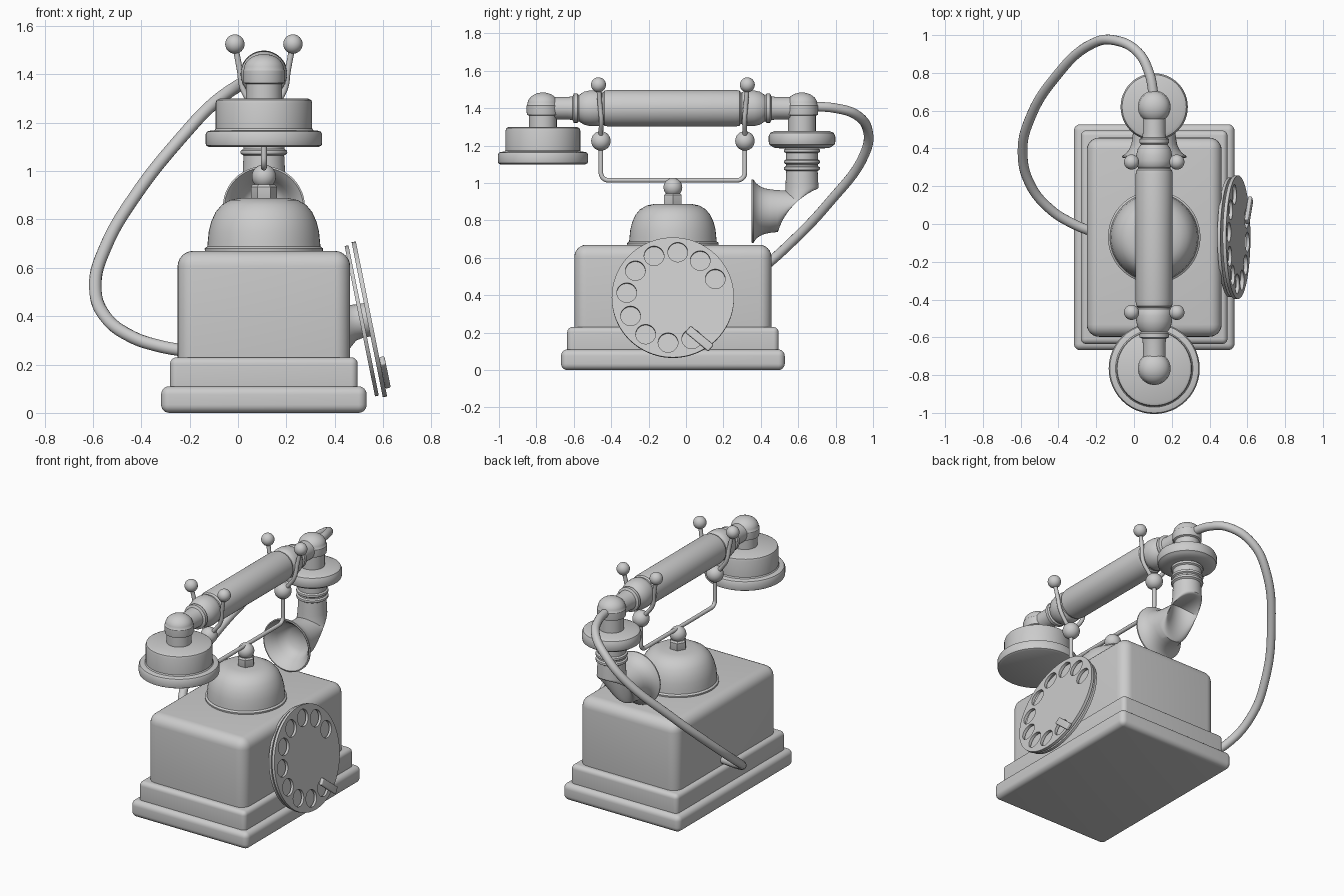
import bpy, bmesh
from math import sin, cos, pi, radians
from mathutils import Vector, Matrix

if "Cube" in bpy.data.objects:
    bpy.data.objects.remove(bpy.data.objects["Cube"])

CX, CY = 0.107, -0.07          # centre of the body
X, Y, Z = Vector((1, 0, 0)), Vector((0, 1, 0)), Vector((0, 0, 1))


def finish(name, bm):
    bmesh.ops.recalc_face_normals(bm, faces=bm.faces)
    me = bpy.data.meshes.new(name)
    bm.to_mesh(me)
    bm.free()
    ob = bpy.data.objects.new(name, me)
    bpy.context.collection.objects.link(ob)
    return ob


def rings(name, frames, n=48):
    """Skin of circles, each frame = (centre, u, v, radius)."""
    bm = bmesh.new()
    loops = []
    for c, u, v, r in frames:
        if r < 1e-5:
            loops.append([bm.verts.new(c)])
        else:
            loops.append([bm.verts.new(c + r * (cos(2 * pi * i / n) * u + sin(2 * pi * i / n) * v))
                          for i in range(n)])
    for a, b in zip(loops, loops[1:]):
        for i in range(n):
            j = (i + 1) % n
            q = [a[i % len(a)], a[j % len(a)], b[j % len(b)], b[i % len(b)]]
            bm.faces.new(list(dict.fromkeys(q)))
    for end in (loops[0], loops[-1]):
        if len(end) > 2:
            bm.faces.new(end)
    return finish(name, bm)


def lathe(name, loc, profile, axis='Z', n=48):
    u, v, w = {'Z': (X, Y, Z), 'Y': (Z, X, Y)}[axis]
    return rings(name, [(Vector(loc) + w * h, u, v, r) for r, h in profile], n)


def box(name, centre, size, bevel):
    bm = bmesh.new()
    bmesh.ops.create_cube(bm, size=1)
    bmesh.ops.scale(bm, vec=size, verts=bm.verts)
    bmesh.ops.translate(bm, vec=centre, verts=bm.verts)
    if bevel:
        bmesh.ops.bevel(bm, geom=bm.edges[:], offset=bevel, segments=6, profile=0.5, affect='EDGES')
    return finish(name, bm)


def ball(name, loc, r):
    return lathe(name, loc, [(r * sin(pi * i / 16), -r * cos(pi * i / 16)) for i in range(17)], n=32)


def to_mesh(ob):
    bpy.ops.object.select_all(action='DESELECT')
    ob.select_set(True)
    bpy.context.view_layer.objects.active = ob
    bpy.ops.object.convert(target='MESH')
    return bpy.context.view_layer.objects.active


def wire(name, pts, r, smooth=True):
    cu = bpy.data.curves.new(name, 'CURVE')
    cu.dimensions = '3D'
    cu.bevel_depth, cu.bevel_resolution, cu.resolution_u = r, 5, 8
    cu.use_fill_caps = True
    if smooth:
        sp = cu.splines.new('BEZIER')
        sp.bezier_points.add(len(pts) - 1)
        for p, co in zip(sp.bezier_points, pts):
            p.co = co
            p.handle_left_type = p.handle_right_type = 'AUTO'
    else:
        sp = cu.splines.new('POLY')
        sp.points.add(len(pts) - 1)
        for p, co in zip(sp.points, pts):
            p.co = (*co, 1)
    ob = bpy.data.objects.new(name, cu)
    bpy.context.collection.objects.link(ob)
    return to_mesh(ob)


def plate(name, circles, half):
    """Flat disc with round holes: first circle is the outline."""
    cu = bpy.data.curves.new(name, 'CURVE')
    cu.dimensions, cu.fill_mode, cu.extrude = '2D', 'BOTH', half
    for cx, cy, r, n in circles:
        sp = cu.splines.new('POLY')
        sp.points.add(n - 1)
        for i, p in enumerate(sp.points):
            p.co = (cx + r * cos(2 * pi * i / n), cy + r * sin(2 * pi * i / n), 0, 1)
        sp.use_cyclic_u = True
    ob = bpy.data.objects.new(name, cu)
    bpy.context.collection.objects.link(ob)
    return to_mesh(ob)


# stepped base and body
box("base", (CX, CY, 0.055), (0.85, 1.196, 0.11), 0.034)
box("plinth", (CX, CY, 0.155), (0.776, 1.13, 0.15), 0.028)
box("body", (CX, CY, 0.41), (0.714, 1.054, 0.52), 0.065)

# bell with nut and ball
lathe("bell", (CX, CY, 0), [(0.243, 0.66), (0.245, 0.68), (0.234, 0.688), (0.232, 0.71), (0.228, 0.75),
                            (0.218, 0.79), (0.2, 0.83), (0.175, 0.86), (0.14, 0.88), (0.1, 0.888), (0, 0.89)])
lathe("bell_nut", (CX, CY, 0), [(0.05, 0.88), (0.054, 0.89), (0.054, 0.935), (0.045, 0.945)], n=6)
ball("bell_knob", (CX, CY, 0.977), 0.05)

# cradle: bent bar, then a ball and two prongs at each end
bar, R = [(CX, CY - 0.385, 1.225)], 0.04
for i in range(9):
    a = pi / 2 * i / 8
    bar.append((CX, CY - 0.385 + R * (1 - cos(a)), 1.015 + R * (1 - sin(a))))
bar += [(x, 2 * CY - y, z) for x, y, z in reversed(bar)]
wire("cradle_bar", bar, 0.0125, smooth=False)
for s, end in ((-1, "front"), (1, "back")):
    y = CY + s * 0.385
    ball(f"cradle_ball_{end}", (CX, y, 1.225), 0.052)
    for m, side in ((-1, "left"), (1, "right")):
        wire(f"cradle_prong_{end}_{side}",
             [(CX, y, 1.225), (CX + m * 0.045, y, 1.275), (CX + m * 0.085, y - s * 0.002, 1.335),
              (CX + m * 0.1, y + s * 0.005, 1.42), (CX + m * 0.12, y + s * 0.013, 1.525)], 0.0125)
        ball(f"prong_tip_{end}_{side}", (CX + m * 0.12, y + s * 0.013, 1.525), 0.04)

# handset grip, mirrored about its middle
half = [(0.098, 0.34), (0.094, 0.36), (0.085, 0.368), (0.085, 0.375), (0.093, 0.385), (0.096, 0.41),
        (0.095, 0.44), (0.088, 0.47), (0.074, 0.492), (0.07, 0.497), (0.078, 0.505), (0.078, 0.525),
        (0.063, 0.532), (0.06, 0.56), (0.06, 0.69)]
lathe("handset_grip", (CX, CY - 0.005, 1.4), [(r, -h) for r, h in reversed(half)] + half, axis='Y')

# knobs at both ends of the handset
EAR, MIC = -0.765, 0.62
knob = [(0.074, 1.26), (0.074, 1.36), (0.085, 1.365), (0.087, 1.38), (0.087, 1.415)] + \
       [(0.083 * cos(a), 1.42 + 0.064 * sin(a)) for a in (pi / 2 * i / 8 for i in range(8))] + [(0, 1.484)]
lathe("earpiece_knob", (CX, EAR, 0), knob)
lathe("mouthpiece_knob", (CX, MIC, 0), knob)

# earpiece
lathe("earpiece", (CX, EAR, 0), [(0.228, 1.1), (0.239, 1.106), (0.241, 1.115), (0.241, 1.152), (0.235, 1.163),
                                 (0.222, 1.167), (0.205, 1.168), (0.2, 1.175), (0.2, 1.28), (0.196, 1.293),
                                 (0.184, 1.299), (0, 1.3)])

# mouthpiece collar and ringed neck
lathe("mouthpiece_collar", (CX, MIC, 0), [(0.1, 1.185), (0.145, 1.187), (0.162, 1.197), (0.174, 1.205),
                                          (0.178, 1.22), (0.178, 1.25), (0.17, 1.268), (0.15, 1.277), (0, 1.28)])
neck = [(0.08, 1.0), (0.08, 1.06)]
for z in (1.065, 1.1, 1.16):
    neck += [(0.085, z), (0.095, z + 0.006), (0.097, z + 0.013), (0.095, z + 0.02), (0.085, z + 0.026)]
lathe("mouthpiece_neck", (CX, MIC, 0), neck + [(0.085, 1.2)])

# horn elbow flaring to a hollow mouth
frames = [(Vector((CX, MIC, 1.08)), X, Y, 0.083), (Vector((CX, MIC, 1.03)), X, Y, 0.086)]
for i in range(13):
    a = pi / 2 * i / 12
    c = Vector((CX, MIC - 0.13 * (1 - cos(a)), 0.98 - 0.13 * sin(a)))
    frames.append((c, X, Vector((0, cos(a), sin(a))), 0.088 + 0.024 * i / 12))
mouth = [(0.116, 0.45), (0.122, 0.42), (0.133, 0.395), (0.148, 0.375), (0.163, 0.365), (0.17, 0.36), (0.17, 0.352),
         (0.163, 0.35), (0.15, 0.362), (0.132, 0.385), (0.115, 0.415), (0.098, 0.45), (0.07, 0.475), (0, 0.485)]
frames += [(Vector((CX, y, 0.85)), X, Z, r) for r, y in mouth]
rings("mouthpiece_horn", frames)

# cord from the handset round to the body's left side
wire("cord", [(CX, 0.66, 1.41), (0.08, 0.8, 1.4), (0.02, 0.91, 1.365), (-0.1, 0.972, 1.28), (-0.22, 0.955, 1.155),
              (-0.43, 0.76, 0.89), (-0.55, 0.56, 0.68), (-0.59, 0.39, 0.53), (-0.55, 0.21, 0.4),
              (-0.44, 0.075, 0.315), (-0.32, 0, 0.275), (-0.21, -0.045, 0.255)], 0.026)

# tilted dial: back plate, pierced finger plate, hub and finger stop
t = radians(11.4)
up, out = Vector((-sin(t), 0, cos(t))), Vector((cos(t), 0, sin(t)))
M = Matrix((Y, up, out)).transposed().to_4x4()
M.translation = (0.543, CY, 0.387)
holes = [(0.248 * cos(radians(24 + 30 * i)), 0.248 * sin(radians(24 + 30 * i)), 0.053, 32) for i in range(10)]
plate("finger_plate", [(0, 0, 0.327, 96)] + holes, 0.009).matrix_world = M
plate("dial_back_plate", [(0, 0, 0.317, 96)], 0.008).matrix_world = M @ Matrix.Translation((0, 0, -0.032))
lathe("dial_hub", (0, 0, 0), [(0.13, -0.13), (0.1, -0.1), (0.075, -0.07), (0.07, -0.04), (0.07, 0)]).matrix_world = M
stop = box("finger_stop", (0, 0, 0), (0.16, 0.045, 0.022), 0.006)
stop.matrix_world = M @ Matrix.Translation((0.142, -0.228, 0.02)) @ Matrix.Rotation(radians(-40), 4, 'Z')

# smooth shading with crisp edges
bpy.ops.object.select_all(action='SELECT')
bpy.ops.object.shade_smooth_by_angle(angle=radians(35))
